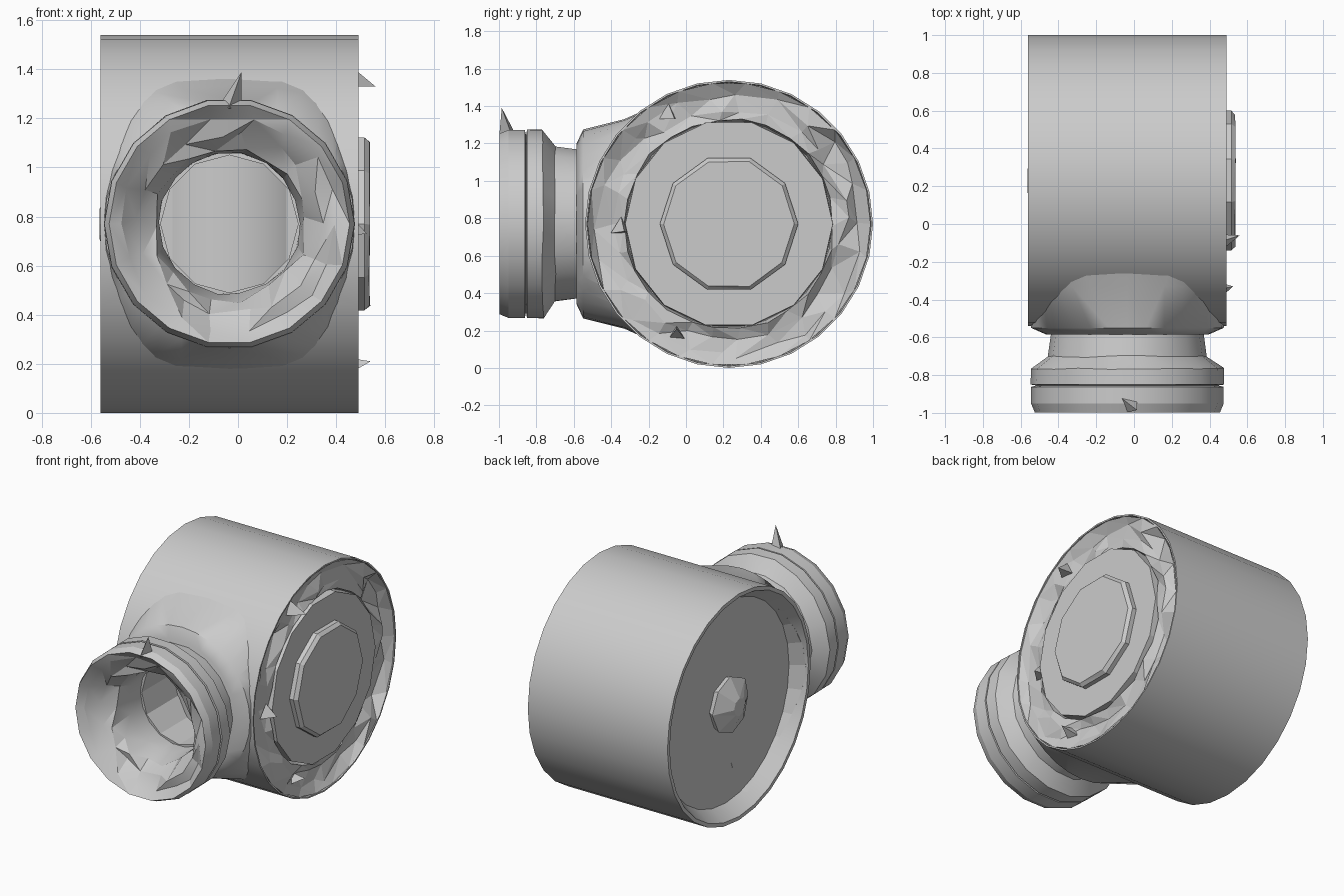
import bpy, bmesh, math, random
from mathutils import Vector

random.seed(4)
cube = bpy.data.objects.get("Cube")
if cube:
    bpy.data.objects.remove(cube)

grey = bpy.data.materials.new("plain grey")
grey.use_nodes = True
grey.diffuse_color = (0.6, 0.6, 0.6, 1)
grey.node_tree.nodes["Principled BSDF"].inputs["Base Color"].default_value = (0.6, 0.6, 0.6, 1)

DRUM_Y, MID_Z, NECK_X = 0.23, 0.77, -0.035
NECK = (NECK_X, MID_Z)


def finish(name, bm, smooth=None):
    bmesh.ops.recalc_face_normals(bm, faces=bm.faces)
    mesh = bpy.data.meshes.new(name)
    bm.to_mesh(mesh)
    bm.free()
    ob = bpy.data.objects.new(name, mesh)
    bpy.context.collection.objects.link(ob)
    mesh.materials.append(grey)
    if smooth:
        bpy.ops.object.select_all(action="DESELECT")
        ob.select_set(True)
        bpy.context.view_layer.objects.active = ob
        bpy.ops.object.shade_smooth_by_angle(angle=math.radians(smooth))
    return ob


def squared(c, power):
    return math.copysign(abs(c) ** power, c)


def lathe(name, rows, axis, sides, loop=False, smooth=None, centre=(DRUM_Y, MID_Z)):
    """Rows are (radius, position, optional dict: high radius, rough, power)."""
    bm = bmesh.new()
    rings = []
    for row in rows:
        r, a = row[:2]
        opts = row[2] if len(row) > 2 else {}
        rough, rv = opts.get("rough", 0), opts.get("high", r)
        power = opts.get("power", 1)
        ring = []
        for i in range(sides):
            t = math.tau * i / sides + random.uniform(-2, 2) * rough
            k = 1 + random.uniform(-1, 1) * rough
            u = centre[0] + r * k * squared(math.cos(t), power)
            v = centre[1] + rv * k * squared(math.sin(t), power)
            d = a + random.uniform(-1, 1) * rough
            ring.append(bm.verts.new((d, u, v) if axis == "X" else (u, d, v)))
        rings.append(ring)
    pairs = list(zip(rings, rings[1:]))
    if loop:
        pairs.append((rings[-1], rings[0]))
    else:
        bm.faces.new(rings[0])
        bm.faces.new(rings[-1])
    for p, q in pairs:
        for i in range(sides):
            j = (i + 1) % sides
            bm.faces.new((p[i], p[j], q[j], q[i]))
    # rough bands are broken into triangles
    if any(len(r) > 2 and "rough" in r[2] for r in rows):
        quads = [f for f in bm.faces if len(f.verts) == 4]
        bmesh.ops.triangulate(bm, faces=quads)
    return finish(name, bm, smooth)


def cut(ob, cutter):
    cutter.hide_render = True
    cutter.hide_set(True)
    mod = ob.modifiers.new(cutter.name, "BOOLEAN")
    mod.operation, mod.object, mod.solver = "DIFFERENCE", cutter, "EXACT"


def spike(name, base, tip, size):
    base, tip = Vector(base), Vector(tip)
    bm = bmesh.new()
    bmesh.ops.create_cone(bm, segments=3, radius1=size, radius2=0,
                          depth=(tip - base).length, cap_ends=True)
    turn = (tip - base).to_track_quat("Z", "Y")
    for v in bm.verts:
        v.co = turn @ v.co + (base + tip) / 2
    return finish(name, bm)


# Drum: thin lip on one end, dished opposite end
drum = lathe("drum", [
    (0.755, 0.40),
    (0.76, 0.49),
    (0.77, 0.49),
    (0.77, -0.56),
    (0.745, -0.56),
    (0.68, -0.46),
], "X", 28, smooth=30)

# Broken ring and flat disc inside the lip
lathe("broken_ring", [
    (0.55, 0.39),
    (0.56, 0.465, {"rough": 0.015}),
    (0.62, 0.45, {"rough": 0.04}),
    (0.70, 0.45, {"rough": 0.04}),
    (0.757, 0.485),
    (0.755, 0.39),
], "X", 26, loop=True)
lathe("end_disc", [(0.56, 0.39), (0.555, 0.485)], "X", 14)

# Body blending from the full drum width to the round neck
flare = lathe("neck_flare", [
    (0.43, -0.585),
    (0.51, -0.55, {"high": 0.505}),
    (0.522, -0.33, {"high": 0.56, "power": 0.6}),
    (0.523, 0.04, {"high": 0.725, "power": 0.3}),
    (0.4, 0.3, {"high": 0.6}),
], "Y", 32, smooth=40, centre=NECK)

# Port bored into the body, and the end recesses kept clear of the flare
port = lathe("port_cutter", [(0.28, -1.2), (0.28, -0.25)], "Y", 12, centre=NECK)
dish = lathe("dish_cutter", [(0.68, -0.46), (0.751, -0.57)], "X", 28)
lip = lathe("lip_cutter", [(0.755, 0.39), (0.76, 0.6)], "X", 28)
cut(drum, port)
for cutter in (port, dish, lip):
    cut(flare, cutter)

# Upright plug inside the port
bm = bmesh.new()
bmesh.ops.create_cone(bm, segments=32, radius1=0.42, radius2=0.42, depth=0.7, cap_ends=True)
bmesh.ops.translate(bm, verts=bm.verts, vec=(NECK_X, 0.1, MID_Z))
finish("port_plug", bm, 30)

# Grooved neck with a ragged mouth
lathe("neck", [
    (0.40, -0.55),
    (0.42, -0.70, {"rough": 0.006}),
    (0.51, -0.765, {"rough": 0.006}),
    (0.512, -0.85),
    (0.48, -0.855),
    (0.51, -0.862),
    (0.51, -0.95),
    (0.49, -0.998),
    (0.44, -0.965, {"rough": 0.03}),
    (0.37, -0.91, {"rough": 0.05}),
    (0.31, -0.84, {"rough": 0.05}),
    (0.29, -0.72, {"rough": 0.02}),
    (0.29, -0.55),
], "Y", 18, loop=True, smooth=22, centre=NECK)

# Raised cover plate and the small boss in the dished end
lathe("cover_plate", [(0.37, 0.46), (0.37, 0.515), (0.35, 0.535, {"rough": 0.004})], "X", 10)
lathe("end_boss", [(0.17, -0.45), (0.19, -0.50, {"rough": 0.015}), (0.06, -0.565)], "X", 8)

# Splinters on the ring and the mouth
spike("ring_splinter_upper", (0.44, -0.1, 1.36), (0.56, -0.06, 1.33), 0.06)
spike("ring_splinter_lower", (0.44, -0.05, 0.18), (0.54, -0.05, 0.21), 0.05)
spike("ring_splinter_front", (0.44, -0.35, 0.75), (0.525, -0.33, 0.73), 0.06)
spike("mouth_splinter", (-0.03, -0.95, 1.25), (0.015, -0.985, 1.39), 0.05)
